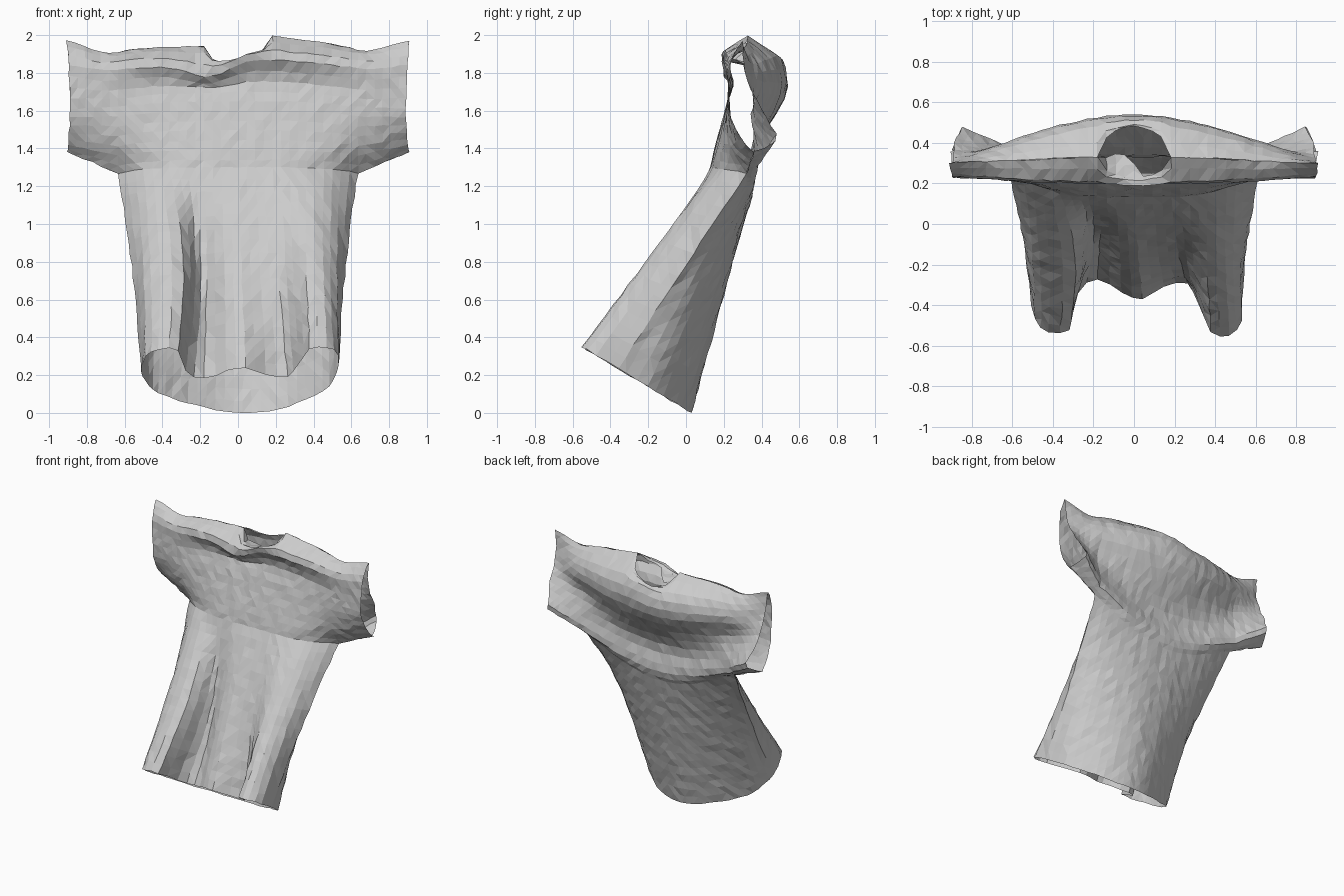
import bpy, bmesh, math, random
from mathutils import Vector

random.seed(4)
if "Cube" in bpy.data.objects:
    bpy.data.objects.remove(bpy.data.objects["Cube"], do_unlink=True)

BODY, FULL = 14, 20            # columns from centre to armpit and to cuff
BODY_ROWS, YOKE_ROWS = 17, 14
NECK = 4                       # half width of the neck hole in columns


def spline(points, t):
    """Smooth curve through evenly spaced points, t from 0 to 1."""
    last = len(points) - 1
    f = min(max(t, 0), 1) * last
    i = min(int(f), last - 1)
    f -= i
    a, b, c, d = (Vector(points[min(max(i + k, 0), last)]) for k in (-1, 0, 1, 2))
    return b + (c - a) * f / 2 + (a - b * 2.5 + c * 2 - d / 2) * f**2 + (b * 1.5 - a / 2 - c * 1.5 + d / 2) * f**3


def bump(value, centre, width):
    return math.exp(-((value - centre) / width)**2)


# Hem outline seen from above (x, y)
hem = {
    "front": [(-.51, -.33), (-.49, -.47), (-.42, -.53), (-.32, -.52), (-.28, -.34),
              (-.18, -.27), (-.06, -.34), (.04, -.37), (.15, -.31), (.26, -.29),
              (.32, -.40), (.38, -.53), (.47, -.55), (.53, -.48), (.53, -.36)],
    "back": [(-.51, -.33), (-.47, -.2), (-.38, -.12), (-.25, -.05), (-.1, .01),
             (.05, .03), (.2, 0), (.35, -.08), (.48, -.2), (.53, -.36)],
}
# Profiles (y, z) from chest to shoulder at the centre, armpit and cuff
profiles = {
    "front": ([(.13, 1.3), (.155, 1.41), (.19, 1.53), (.22, 1.65), (.25, 1.76), (.195, 1.88), (.33, 1.96)],
              [(.32, 1.27), (.25, 1.38), (.22, 1.5), (.22, 1.62), (.225, 1.74), (.22, 1.88), (.31, 1.96)],
              [(.36, 1.38), (.31, 1.43), (.26, 1.51), (.23, 1.61), (.23, 1.74), (.24, 1.87), (.3, 1.96)]),
    "back": ([(.32, 1.06), (.35, 1.16), (.33, 1.33), (.43, 1.51), (.53, 1.68), (.51, 1.84), (.33, 1.96)],
             [(.32, 1.27), (.385, 1.32), (.37, 1.45), (.345, 1.58), (.4, 1.73), (.38, 1.86), (.31, 1.96)],
             [(.36, 1.38), (.48, 1.45), (.43, 1.55), (.37, 1.66), (.32, 1.77), (.3, 1.87), (.3, 1.96)]),
}
# Shoulder line heights from right cuff to left cuff
shoulder = [(z,) * 2 for z in (1.97, 1.91, 1.93, 1.94, 1.95, 2, 1.98, 1.95, 1.92, 1.97)]


def yoke_point(side, j, v):
    """Upper part of the shirt, from the chest line to the shoulder."""
    u = j / BODY
    a = abs(u)
    centre, armpit, cuff = (spline(p, v) for p in profiles[side])
    x = .635 * u
    if a <= 1:
        w = 1 - a**(4 - 2 * v) if side == "front" else math.cos(a * math.pi / 2)
        p = armpit.lerp(centre, w)
    else:
        out = (abs(j) - BODY) / (FULL - BODY)
        p = armpit.lerp(cuff, out)
        x *= 1 - .02 * out * math.sin(math.pi * v)
        if side == "back":         # cuff edge turns inward at its rear roll
            x *= 1 - .06 * out * bump(v, .2, .15)
    top = spline(shoulder, (j / FULL + 1) / 2)[0]
    y, z = p.x, p.y + (top - 1.96) * max(0, v - .5) * 2
    if side == "front":            # drooping collar fold
        z -= .06 * bump(x, -.16, .14) * bump(v, .78, .12)
    if abs(j) < NECK:              # neck opening
        k = math.sqrt(1 - (j / NECK)**2) * max(0, v * 6 - 5)
        y += k * (-.1 if side == "front" else .15)
        z -= k * .11
    return Vector((x, y, z))


def body_point(side, j, v):
    """Trunk of the shirt, from the hem to the chest line."""
    h = spline(hem[side], (j / BODY + 1) / 2)
    low = Vector((h.x, h.y, .6 * (.03 - h.y)))
    p = low.lerp(yoke_point(side, j, 0), v)
    bow = math.sin(math.pi * v)
    p.x *= 1 - .025 * bow
    if side == "front":            # long drape fold on one side, flatter on the other
        fold = .05 * bump(p.x, -.16 - .14 * v, .09) - .05 * bump(p.x, .2, .13)
        p.y += fold * bow
        p.x += .05 * bow * bump(p.x, -.3, .1)
    return p


bm = bmesh.new()


def sheet(point, side, columns, rows):
    grid = [[bm.verts.new(point(side, j, r / rows)) for j in columns] for r in range(rows + 1)]
    for r in range(rows):
        for c in range(len(columns) - 1):
            quad = [grid[r][c], grid[r][c + 1], grid[r + 1][c + 1], grid[r + 1][c]]
            if side == "back":
                quad.reverse()
            bm.faces.new(quad)


for side in ("front", "back"):
    sheet(body_point, side, range(-BODY, BODY + 1), BODY_ROWS)
    sheet(yoke_point, side, range(-FULL, FULL + 1), YOKE_ROWS)


# Collar flap folded into the neck hole
def flap_point(side, j, v):
    edge = yoke_point(side, j, 1)
    reach = math.sin((j + NECK) / (NECK + 1) * math.pi)
    return edge + Vector((0, .11 * reach, -.02 * reach)) * v


sheet(flap_point, "front", range(-NECK, 2), 2)

# Sew the seams, crumple slightly and break into facets
bmesh.ops.remove_doubles(bm, verts=bm.verts, dist=.0005)
for v in bm.verts:
    if .01 < v.co.z < 1.97:
        v.co += Vector([random.uniform(-.004, .004) for _ in range(3)])
bmesh.ops.triangulate(bm, faces=bm.faces, quad_method="SHORT_EDGE")

mesh = bpy.data.meshes.new("shirt")
bm.to_mesh(mesh)
bm.free()
shirt = bpy.data.objects.new("shirt", mesh)
bpy.context.collection.objects.link(shirt)

cloth = bpy.data.materials.new("grey cloth")
cloth.use_nodes = True
grey = (.6, .6, .6, 1)
cloth.diffuse_color = grey
cloth.node_tree.nodes["Principled BSDF"].inputs["Base Color"].default_value = grey
mesh.materials.append(cloth)
